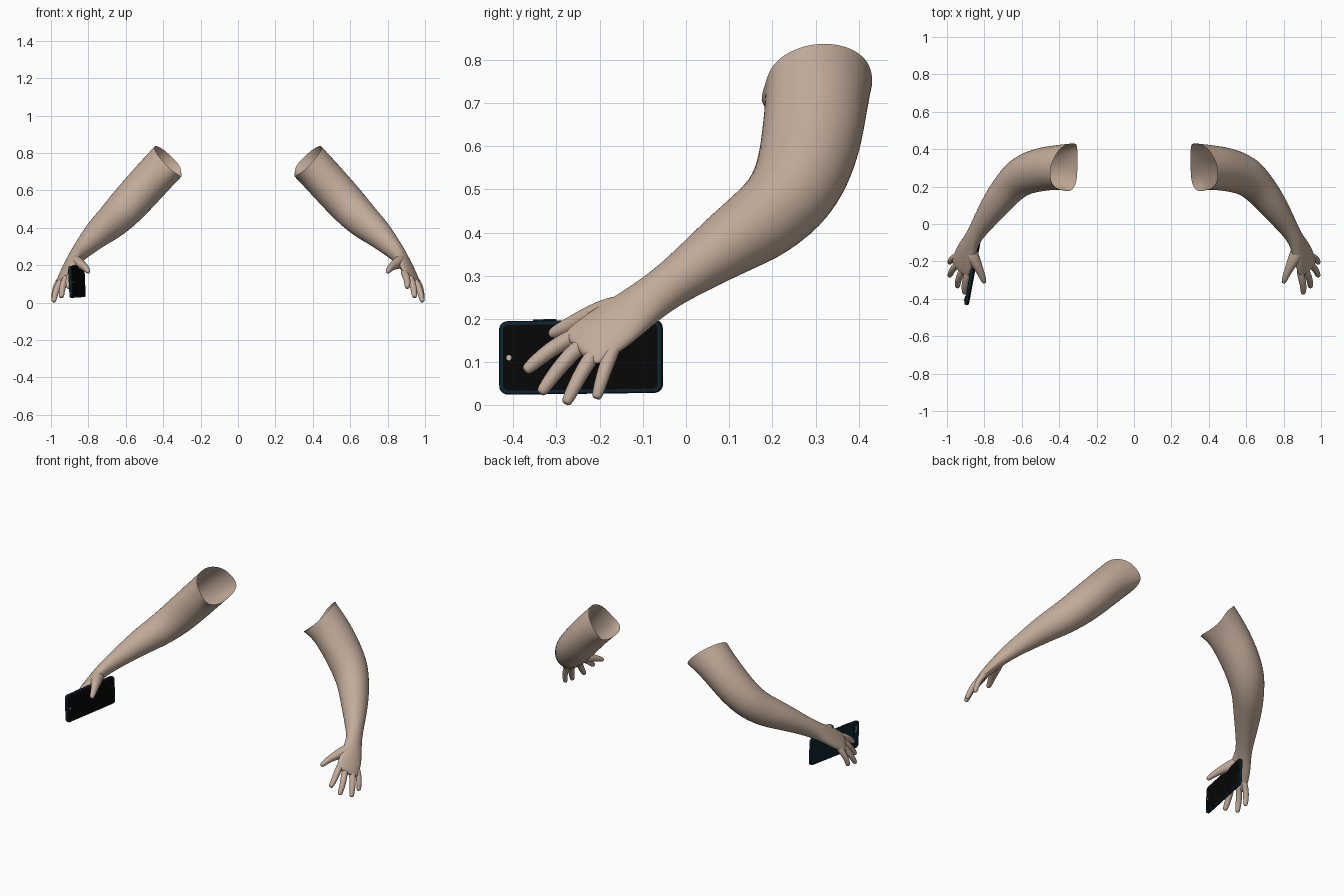
import bpy, bmesh, math
from mathutils import Vector, Matrix

cube = bpy.data.objects.get("Cube")
if cube:
    bpy.data.objects.remove(cube, do_unlink=True)


def material(name, rgb, rough=0.6):
    m = bpy.data.materials.new(name)
    m.use_nodes = True
    m.diffuse_color = (*rgb, 1)
    bsdf = m.node_tree.nodes["Principled BSDF"]
    bsdf.inputs["Base Color"].default_value = (*rgb, 1)
    bsdf.inputs["Roughness"].default_value = rough
    return m


SKIN = material("skin", (0.54, 0.41, 0.32))
CASE = material("dark navy case", (0.004, 0.018, 0.03))
SCREEN = material("black screen", (0.002, 0.002, 0.002))
LENS = material("grey lens", (0.2, 0.22, 0.24))
DOT = material("pale camera dot", (0.55, 0.45, 0.36))


def finish(bm, name, mat, smooth):
    bmesh.ops.recalc_face_normals(bm, faces=bm.faces[:])
    mesh = bpy.data.meshes.new(name)
    bm.to_mesh(mesh)
    bm.free()
    mesh.materials.append(mat)
    for p in mesh.polygons:
        p.use_smooth = smooth
    ob = bpy.data.objects.new(name, mesh)
    bpy.context.collection.objects.link(ob)
    return ob


def armhole(p, centre, ang):
    """Shape the shoulder rim: swept-back front, flared flat armpit."""
    dy = p.y - centre.y
    p.x -= 0.28 * dy
    p.z += 0.12 * dy
    flare = 1.0 if dy < 0 else 0.4
    p.y = centre.y + dy * (1 + flare * max(0, -math.cos(ang) - 0.2))
    p.x = max(p.x, 0.303)


def loft(name, sections, side, n=12, open_start=False):
    """Skin elliptical rings (centre, up radius, side radius, up hint) along a path."""
    bm = bmesh.new()
    pts = [Vector(s[0]) for s in sections]
    grow = 3 / (2 + math.cos(math.tau / n))   # offsets subdivision shrinkage
    rings = []
    for i, (c, a, b, hint) in enumerate(sections):
        t = (pts[min(i + 1, len(pts) - 1)] - pts[max(i - 1, 0)]).normalized()
        up = Vector(hint)
        up = (up - t * up.dot(t)).normalized()
        across = t.cross(up)
        ring = []
        for k in range(n):
            ang = math.tau * k / n
            p = pts[i] + (up * a * math.cos(ang) + across * b * math.sin(ang)) * grow
            if open_start and i == 0:
                armhole(p, pts[0], ang)
            ring.append(bm.verts.new((p.x * side, p.y, p.z)))
        rings.append(ring)
    for r, s in zip(rings, rings[1:]):
        for k in range(n):
            bm.faces.new((r[k], r[(k + 1) % n], s[(k + 1) % n], s[k]))
    bm.faces.new(rings[-1])
    if not open_start:
        bm.faces.new(rings[0])
    ob = finish(bm, name, SKIN, True)
    sub = ob.modifiers.new("smooth", "SUBSURF")
    sub.levels = sub.render_levels = 2
    return ob


# Arm from the open shoulder end down to the knuckles
UP, FORE, PALM = (0.6, 0, 0.8), (0.1, -0.2, 0.9), (-0.6, -0.5, 0.6)
KNUCKLE = (-0.45, -0.6, 0.33)
ARM = [
    ((0.366, 0.308, 0.755), 0.112, 0.121, UP),
    ((0.435, 0.301, 0.69), 0.107, 0.118, UP),
    ((0.525, 0.287, 0.59), 0.106, 0.115, UP),
    ((0.612, 0.253, 0.495), 0.104, 0.106, (0.4, -0.1, 0.9)),
    ((0.678, 0.185, 0.428), 0.093, 0.089, FORE),
    ((0.743, 0.1, 0.376), 0.077, 0.077, FORE),
    ((0.81, 0.005, 0.308), 0.058, 0.057, FORE),
    ((0.862, -0.075, 0.252), 0.051, 0.044, (-0.3, -0.3, 0.8)),
    ((0.886, -0.125, 0.215), 0.061, 0.036, PALM),
    ((0.904, -0.168, 0.184), 0.069, 0.03, PALM),
    ((0.92, -0.212, 0.153), 0.072, 0.024, KNUCKLE),
    ((0.928, -0.238, 0.135), 0.068, 0.018, KNUCKLE),
    ((0.931, -0.25, 0.126), 0.058, 0.01, KNUCKLE),
]

# Fingers: knuckle, tip, radius
FINGERS = {
    "index_finger": ((0.888, -0.264, 0.159), (0.906, -0.374, 0.079), 0.0185),
    "middle_finger": ((0.916, -0.246, 0.139), (0.945, -0.338, 0.027), 0.018),
    "ring_finger": ((0.941, -0.211, 0.125), (0.987, -0.279, 0.003), 0.0175),
    "little_finger": ((0.953, -0.173, 0.122), (0.987, -0.208, 0.015), 0.0165),
}
THUMB = [
    ((0.882, -0.11, 0.225), 0.03, 0.03, UP),
    ((0.866, -0.165, 0.218), 0.038, 0.034, UP),
    ((0.843, -0.212, 0.206), 0.03, 0.027, UP),
    ((0.82, -0.258, 0.191), 0.02, 0.019, UP),
    ((0.804, -0.3, 0.171), 0.016, 0.015, UP),
    ((0.798, -0.318, 0.162), 0.009, 0.009, UP),
]

for label, side in (("left", 1), ("right", -1)):
    loft(label + "_arm", ARM, side, n=16, open_start=True)
    loft(label + "_thumb", THUMB, side, n=8)
    for name, (base, tip, r) in FINGERS.items():
        base, tip = Vector(base), Vector(tip)
        bend = Vector((0.007, 0, 0.006))
        root = base + (Vector((0.885, -0.125, 0.215)) - base) * 0.45
        path = [(root, 0.75), (base, 1.05), (base.lerp(tip, 0.4) + bend, 1.0),
                (base.lerp(tip, 0.72) + bend * 0.7, 0.9),
                (base.lerp(tip, 0.94), 0.75), (tip, 0.5)]
        loft(label + "_" + name, [(p, r * f, r * f, KNUCKLE) for p, f in path], side, n=8)

# Phone held in the right hand, its screen facing the thumb
HOLD = (Matrix.Translation((-0.861, -0.243, 0.112))
        @ Matrix.Rotation(-0.185, 4, "Z") @ Matrix.Rotation(-0.04, 4, "Y")
        @ Matrix.Rotation(0.012, 4, "X"))


def slab(name, centre, size, corner, mat, edge=0.0):
    """Flat box with rounded corners in its y-z outline."""
    bm = bmesh.new()
    bmesh.ops.create_cube(bm, size=1)
    bmesh.ops.scale(bm, vec=size, verts=bm.verts[:])
    cross_edges = [e for e in bm.edges
                   if abs(e.verts[0].co.x - e.verts[1].co.x) > size[0] / 2]
    bmesh.ops.bevel(bm, geom=cross_edges, offset=corner, segments=5,
                    profile=0.5, affect="EDGES")
    bmesh.ops.translate(bm, vec=centre, verts=bm.verts[:])
    ob = finish(bm, name, mat, False)
    ob.matrix_world = HOLD
    if edge:
        bev = ob.modifiers.new("soft_edge", "BEVEL")
        bev.width, bev.segments = edge, 2
    return ob


slab("phone_case", (0, 0, 0), (0.018, 0.384, 0.17), 0.02, CASE, 0.004)
slab("phone_screen", (0.009, 0, 0), (0.002, 0.364, 0.152), 0.014, SCREEN)
slab("front_camera", (0.01, -0.168, 0), (0.002, 0.012, 0.012), 0.0055, DOT)
slab("camera_module", (-0.01, -0.16, 0.035), (0.006, 0.03, 0.076), 0.012, CASE, 0.001)
slab("rear_lens_bar", (-0.0135, -0.16, 0.04), (0.002, 0.012, 0.045), 0.0055, LENS)
slab("volume_button", (0, -0.085, 0.085), (0.006, 0.055, 0.007), 0.002, CASE)
slab("power_button", (0, -0.02, 0.085), (0.006, 0.025, 0.006), 0.002, CASE)
